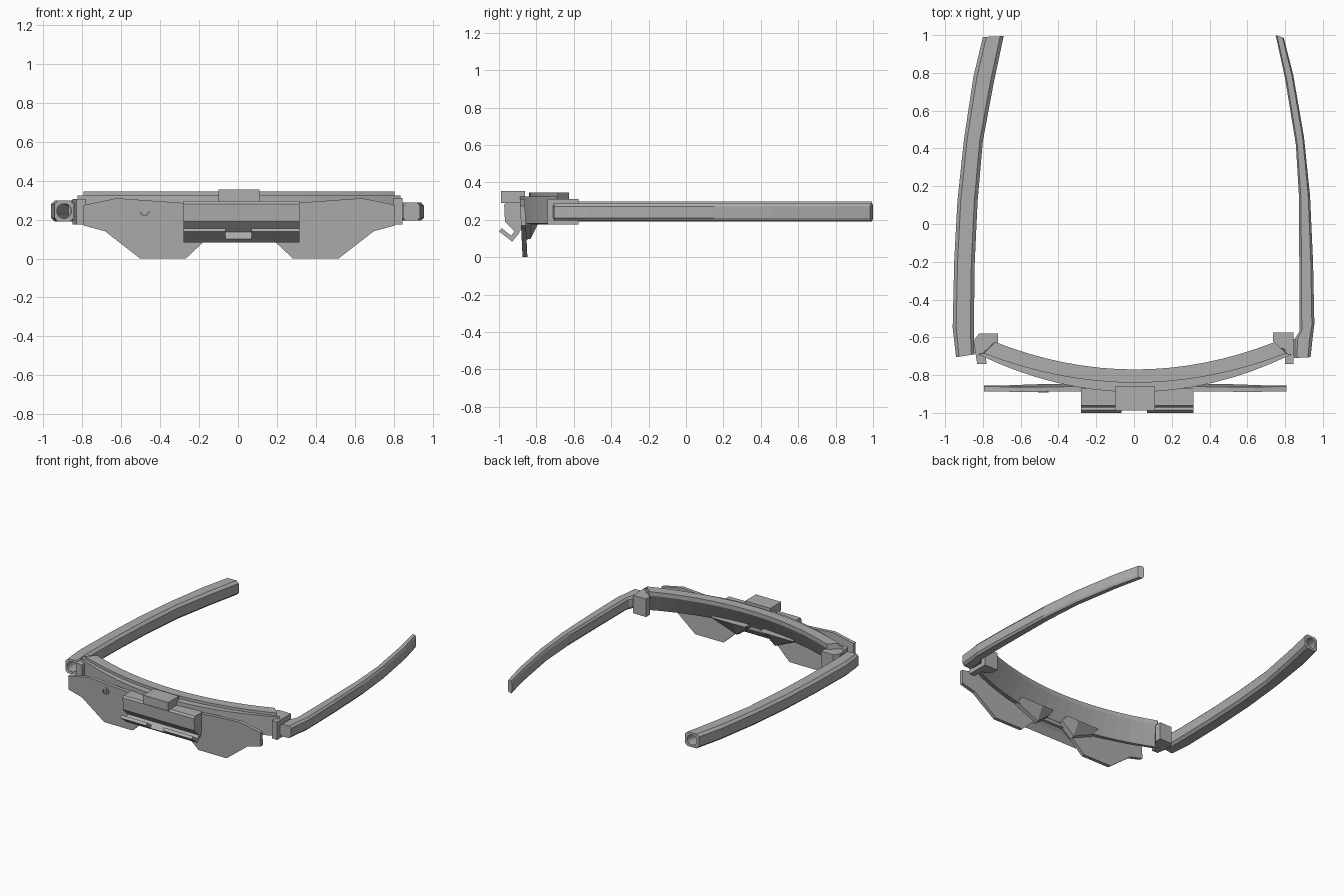
import bpy, bmesh, math

if "Cube" in bpy.data.objects:
    bpy.data.objects.remove(bpy.data.objects["Cube"])

grey = bpy.data.materials.new("mid grey")
grey.diffuse_color = (0.42, 0.42, 0.42, 1)
grey.use_nodes = True
grey.node_tree.nodes["Principled BSDF"].inputs["Base Color"].default_value = grey.diffuse_color


def finish(name, bm):
    bmesh.ops.recalc_face_normals(bm, faces=bm.faces)
    mesh = bpy.data.meshes.new(name)
    bm.to_mesh(mesh)
    bm.free()
    mesh.materials.append(grey)
    ob = bpy.data.objects.new(name, mesh)
    bpy.context.collection.objects.link(ob)
    return ob


def loft(name, rings, cap=True, loop=False):
    """Skin closed rings of points in order; loop joins last ring to first."""
    bm = bmesh.new()
    vs = [[bm.verts.new(p) for p in r] for r in rings]
    n = len(vs[0])
    pairs = list(zip(vs, vs[1:])) + ([(vs[-1], vs[0])] if loop else [])
    for a, b in pairs:
        for i in range(n):
            j = (i + 1) % n
            bm.faces.new((a[i], a[j], b[j], b[i]))
    if cap and not loop:
        bm.faces.new(vs[0])
        bm.faces.new(vs[-1][::-1])
    return finish(name, bm)


def prism(name, outline, axis, lo, hi):
    """Extrude a 2D outline along x, y or z."""
    put = {"x": lambda a, b, t: (t, a, b),
           "y": lambda a, b, t: (a, t, b),
           "z": lambda a, b, t: (a, b, t)}[axis]
    return loft(name, [[put(a, b, t) for a, b in outline] for t in (lo, hi)])


def box(name, x0, x1, y0, y1, z0, z1):
    return prism(name, [(x0, y0), (x1, y0), (x1, y1), (x0, y1)], "z", z0, z1)


# Curved brow frame: stepped top, rear face sloping in towards the bottom
rings = []
for i in range(17):
    s = i / 8 - 1
    front = (0.83 * s, -0.89 + 0.20 * s * s)
    mid = (0.80 * s, -0.84 + 0.155 * s * s)
    back = (0.74 * s, -0.77 + 0.145 * s * s)
    foot = tuple(0.7 * f + 0.3 * b for f, b in zip(front, back))
    section = [(front, 0.18), (front, 0.325), (mid, 0.325), (mid, 0.345),
               (back, 0.345), (back, 0.315), (foot, 0.175)]
    rings.append([(x + 0.005, y, z) for (x, y), z in section])
loft("brow_frame", rings)

# Flat front visor with two lower lobes and a nose notch
half = [(0.11, 0.15), (0.19, 0.08), (0.275, 0), (0.51, 0), (0.69, 0.14),
        (0.80, 0.17), (0.80, 0.275), (0.63, 0.31), (0.28, 0.285)]
outline = half + [(-x, z) for x, z in half[::-1]]
visor = prism("visor", [(x + 0.007, z) for x, z in outline], "y", -0.888, -0.862)
for v in visor.data.vertices:
    v.co.y += 0.014 * (1 - v.co.z / 0.3)

# Nose wedges behind the visor
for side in (-1, 1):
    loft("nose_wedge", [[(side * x, y, z) for y, z in
                         [(-0.87, 0.2), (-0.865, low), (-0.83, low + 0.01), (-0.78, 0.2)]]
                        for x, low in ((0.06, 0.17), (0.16, 0.09), (0.34, 0.17))])

# Centre bracket tab and clip bar
box("bracket_tab", -0.10, 0.11, -0.988, -0.86, 0.29, 0.355)
X0, X1 = -0.28, 0.315
prism("clip_bar", [(-0.962, 0.295), (-0.972, 0.28), (-0.968, 0.19), (-0.905, 0.125),
                   (-0.875, 0.15), (-0.87, 0.295)], "x", X0, X1)
prism("clip_hook", [(-0.95, 0.10), (-0.935, 0.115), (-0.91, 0.145), (-0.89, 0.13),
                    (-0.93, 0.083)], "x", X0, X1)
for a, b in ((X0, -0.065), (0.07, X1)):
    prism("clip_lip", [(-1.0, 0.138), (-0.985, 0.155), (-0.935, 0.115), (-0.95, 0.10)],
          "x", a, b)

# Small screw on the visor: ring with a recessed slot bar
ring = []
for r, y in ((0.027, -0.872), (0.027, -0.893), (0.018, -0.893), (0.018, -0.872)):
    ring.append([(-0.48 + r * math.cos(k * math.pi / 8), y,
                  0.245 + r * math.sin(k * math.pi / 8)) for k in range(16)])
loft("screw_ring", ring, loop=True)
box("screw_slot", -0.485, -0.475, -0.892, -0.87, 0.227, 0.263)

# Hinge blocks
prism("left_hinge", [(-0.72, -0.58), (-0.82, -0.58), (-0.85, -0.62), (-0.83, -0.74),
                     (-0.78, -0.74), (-0.79, -0.67), (-0.75, -0.67), (-0.72, -0.63)],
      "z", 0.175, 0.305)
prism("right_hinge", [(0.735, -0.62), (0.735, -0.575), (0.845, -0.575), (0.845, -0.74),
                      (0.80, -0.74), (0.80, -0.66), (0.77, -0.66)], "z", 0.175, 0.31)
box("left_hinge_pin", -0.87, -0.80, -0.68, -0.62, 0.20, 0.285)
box("right_hinge_pin", 0.81, 0.88, -0.70, -0.61, 0.205, 0.275)


# Temple arms: outer and inner edge stations (outer x, outer y, inner x, inner y)
def temple(name, stations, z0, z1, bore=0.0):
    outer, inner = [], []
    zc, h = (z0 + z1) / 2, (z1 - z0) / 2
    for xo, yo, xi, yi in stations:
        o, c = [], []
        for k in range(16):
            ang = 2 * math.pi * (k + 0.5) / 16
            ca, sa = math.cos(ang), math.sin(ang)
            m = max(abs(ca), abs(sa), (abs(ca) + abs(sa)) / 1.8)
            for ring_pts, u, w in ((o, ca / m, h * sa / m),
                                   (c, bore * ca / (abs(xo - xi) / 2), bore * sa)):
                t = (u + 1) / 2
                ring_pts.append((xi + (xo - xi) * t, yi + (yo - yi) * t, zc + w))
        outer.append(o)
        inner.append(c)
    if bore:
        return loft(name, outer + inner[::-1], loop=True)
    return loft(name, outer)


temple("left_temple", [
    (-0.942, -0.705, -0.845, -0.69), (-0.96, -0.55, -0.848, -0.55),
    (-0.952, -0.2, -0.843, -0.2), (-0.935, 0.12, -0.828, 0.12),
    (-0.90, 0.45, -0.80, 0.44), (-0.85, 0.78, -0.742, 0.75),
    (-0.80, 0.99, -0.69, 0.995)], 0.19, 0.298, 0.038)
temple("right_temple", [
    (0.935, -0.705, 0.848, -0.71), (0.945, -0.61, 0.85, -0.61),
    (0.955, -0.53, 0.875, -0.57), (0.948, -0.2, 0.875, -0.2),
    (0.932, 0.15, 0.873, 0.15), (0.90, 0.46, 0.857, 0.42),
    (0.843, 0.79, 0.80, 0.77), (0.793, 0.985, 0.75, 1.0)], 0.195, 0.287)
